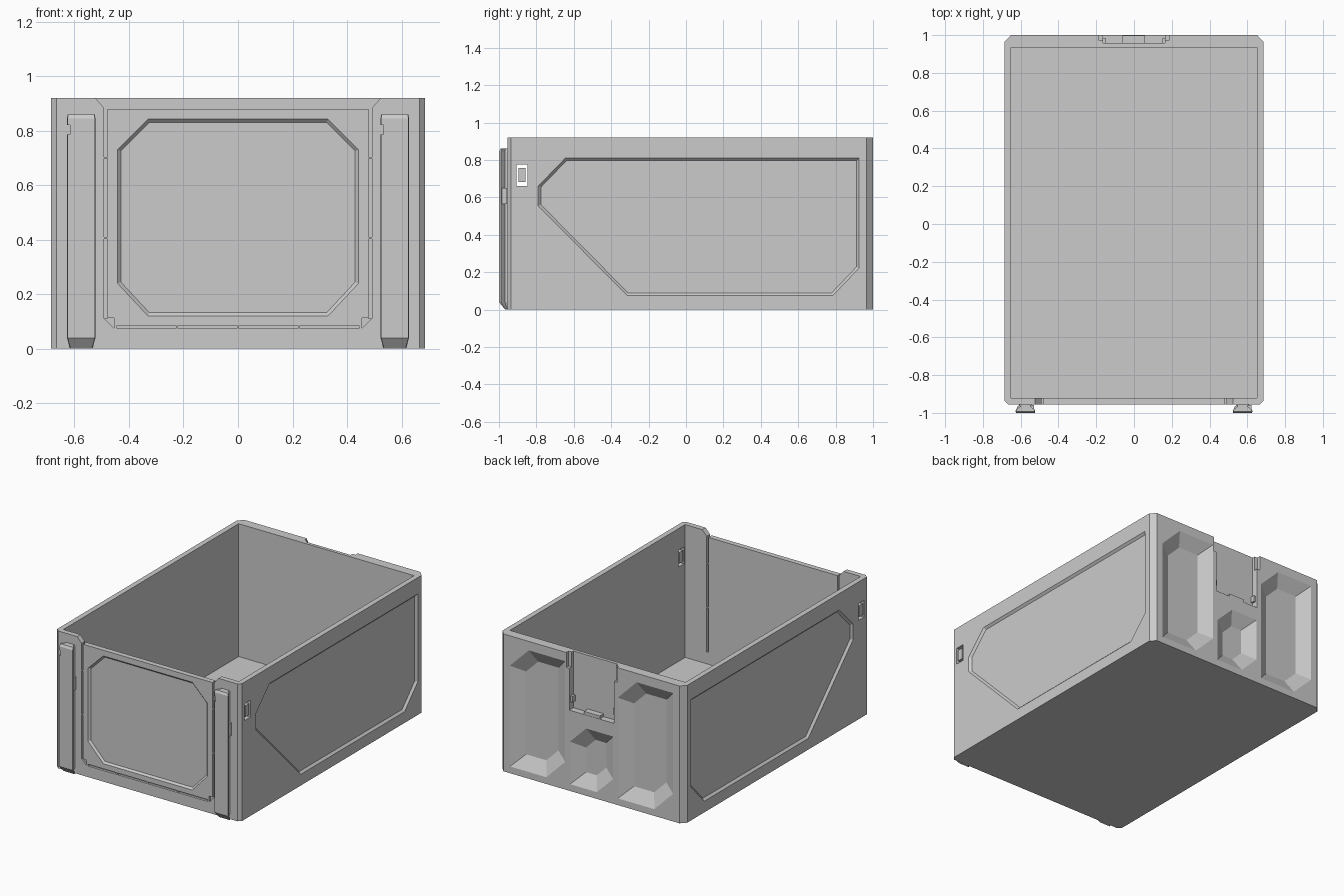
import bpy, bmesh

if "Cube" in bpy.data.objects:
    bpy.data.objects.remove(bpy.data.objects["Cube"])

TOP = lambda u, v, d: (u, v, d)      # outline in x,y - depth along z
FRONT = lambda u, v, d: (u, d, v)    # outline in x,z - depth along y
SIDE = lambda u, v, d: (d, u, v)     # outline in y,z - depth along x


def loft(name, plane, rings):
    """Solid through a list of (outline, depth) rings."""
    bm = bmesh.new()
    loops = [[bm.verts.new(plane(u, v, d)) for u, v in pts] for pts, d in rings]
    for a, b in zip(loops, loops[1:]):
        for i in range(len(a)):
            j = (i + 1) % len(a)
            bm.faces.new((a[i], a[j], b[j], b[i]))
    bm.faces.new(loops[0][::-1])
    bm.faces.new(loops[-1])
    bmesh.ops.recalc_face_normals(bm, faces=bm.faces)
    me = bpy.data.meshes.new(name)
    bm.to_mesh(me)
    bm.free()
    ob = bpy.data.objects.new(name, me)
    bpy.context.collection.objects.link(ob)
    return ob


def box(name, x0, x1, y0, y1, z0, z1):
    return loft(name, TOP, [([(x0, y0), (x1, y0), (x1, y1), (x0, y1)], z) for z in (z0, z1)])


def inset(pts, w):
    """Move every edge of a convex outline inwards by w."""
    n = len(pts)
    area = sum(pts[i][0] * pts[(i + 1) % n][1] - pts[(i + 1) % n][0] * pts[i][1] for i in range(n))
    s = 1 if area > 0 else -1
    lines = []
    for i in range(n):
        (ax, ay), (bx, by) = pts[i], pts[(i + 1) % n]
        l = ((bx - ax) ** 2 + (by - ay) ** 2) ** 0.5
        nx, ny = -s * (by - ay) / l, s * (bx - ax) / l
        lines.append((nx, ny, nx * ax + ny * ay + w))
    out = []
    for i in range(n):
        a, b, c = lines[i - 1]
        d, e, f = lines[i]
        det = a * e - b * d
        out.append(((c * e - b * f) / det, (a * f - c * d) / det))
    return out


def cut(target, cutter):
    m = target.modifiers.new("cut", 'BOOLEAN')
    m.operation, m.solver, m.object = 'DIFFERENCE', 'EXACT', cutter
    bpy.context.view_layer.objects.active = target
    bpy.ops.object.modifier_apply(modifier=m.name)
    bpy.data.objects.remove(cutter)


def recess(target, plane, pts, surf, out, depth, bevel):
    """Sunken panel with sloped sides; out is +1/-1, the outward direction."""
    cut(target, loft("cutter", plane, [(pts, surf + out * 0.03), (pts, surf),
                                       (inset(pts, bevel), surf - out * depth)]))


# Open crate with chamfered upright corners
outline = [(-0.665, -0.955), (0.665, -0.955), (0.685, -0.935), (0.685, 0.965),
           (0.652, 1.0), (-0.652, 1.0), (-0.685, 0.965), (-0.685, -0.935)]
crate = loft("crate_body", TOP, [(outline, 0), (outline, 0.92)])
cut(crate, box("cutter", -0.65, 0.65, -0.92, 0.935, 0.03, 1.0))

# Lowered front rim
rim = [(-0.537, 0.935), (0.537, 0.935), (0.488, 0.88), (-0.488, 0.88)]
cut(crate, loft("cutter", FRONT, [(rim, -1.0), (rim, -0.9)]))

# Front panel recess
panel = [(-0.33, 0.12), (0.33, 0.12), (0.442, 0.24), (0.442, 0.73),
         (0.33, 0.842), (-0.33, 0.842), (-0.442, 0.73), (-0.442, 0.24)]
recess(crate, FRONT, panel, -0.955, -1, 0.012, 0.012)

# Side panel recesses
side = [(-0.315, 0.075), (0.785, 0.075), (0.925, 0.222), (0.925, 0.81),
        (-0.645, 0.81), (-0.79, 0.66), (-0.79, 0.555)]
for s in (-1, 1):
    recess(crate, SIDE, side, s * 0.685, s, 0.014, 0.014)

# Back recesses: two tall, one small, each with two clipped corners
for x0, x1, z1, c in ((0.195, 0.605, 0.86, 0.14), (-0.605, -0.195, 0.86, 0.14),
                      (-0.16, 0.16, 0.45, 0.12)):
    z0 = 0.045
    pts = [(x0 + c, z0), (x1, z0), (x1, z1 - c), (x1 - c, z1), (x0, z1), (x0, z0 + c)]
    recess(crate, FRONT, pts, 1.0, 1, 0.05, 0.085)

# Latch slot in the back wall
cut(crate, box("cutter", -0.165, 0.165, 0.957, 1.05, 0.54, 0.95))
cut(crate, box("cutter", -0.187, 0.187, 0.975, 1.05, 0.82, 0.95))

# Gap lines around the front door, with small bridges, and hinge grooves
for s in (-1, 1):
    for z0, z1 in ((0.11, 0.403), (0.409, 0.697), (0.703, 0.92)):
        a, b = sorted((s * 0.479, s * 0.491))
        cut(crate, box("cutter", a, b, -1.0, -0.9, z0, z1))
    tri = [(s * 0.491, 0.112), (s * 0.455, 0.112), (s * 0.455, 0.075)]
    cut(crate, loft("cutter", FRONT, [(tri, -1.0), (tri, -0.943)]))
for i in range(4):
    x = -0.336 + 0.224 * i
    cut(crate, box("cutter", x - 0.108, x + 0.108, -1.0, -0.94, 0.074, 0.086))

# Ring-shaped slots near the front of each side
for s in (-1, 1):
    a, b = sorted((s * 0.63, s * 0.72))
    cut(crate, box("cutter", a, b, -0.907, -0.847, 0.662, 0.775))
    a, b = sorted((s * 0.65, s * 0.683))
    box("side_slot_insert", a, b, -0.896, -0.858, 0.681, 0.756)

# Dovetail rails on the front
prof = [(-0.037, -0.95), (-0.028, -0.968), (-0.052, -0.99), (-0.05, -1.0),
        (0.05, -1.0), (0.052, -0.99), (0.028, -0.968), (0.037, -0.95)]
for s in (-1, 1):
    cx = s * 0.575

    def ring(kx, ky):
        return [(cx + x * kx, -0.95 + (y + 0.95) * ky) for x, y in prof]
    rail = loft("front_rail", TOP, [(ring(0.78, 0.35), 0), (ring(1, 1), 0.04),
                                    (ring(1, 1), 0.845), (ring(0.95, 0.85), 0.86)])
    cut(rail, box("cutter", cx - 0.08, cx - 0.042, -1.05, -0.97, 0.785, 0.82))
    box("rail_stop", cx + 0.02, cx + 0.046, -0.99, -0.957, 0.565, 0.65)

# Latch tab and side clips in the back slot
box("latch_tab", -0.06, 0.057, 0.955, 0.998, 0.525, 0.56)
for s in (-1, 1):
    a, b = sorted((s * 0.15, s * 0.167))
    box("latch_clip", a, b, 0.955, 0.985, 0.59, 0.63)
